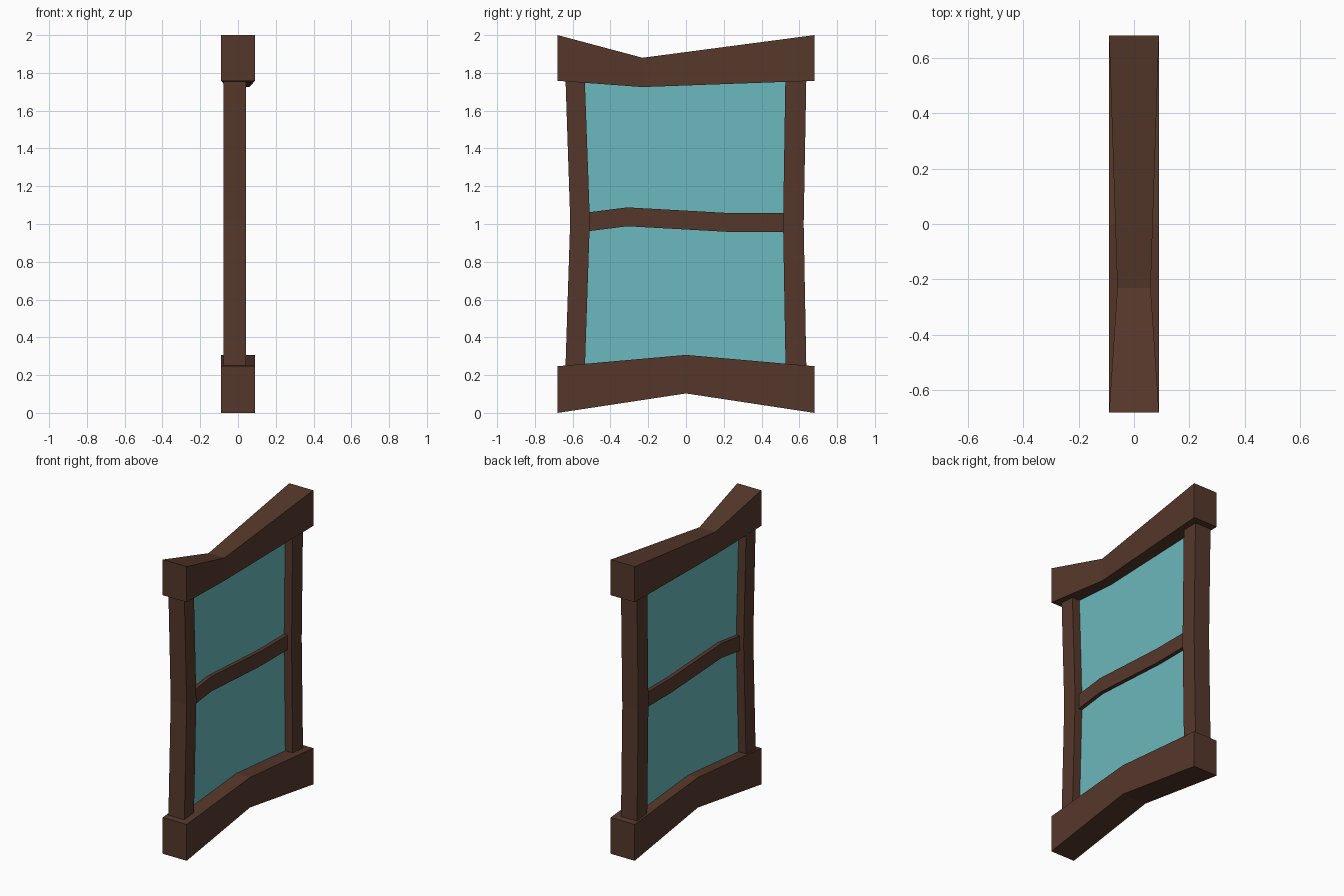
import bpy, bmesh

if "Cube" in bpy.data.objects:
    bpy.data.objects.remove(bpy.data.objects["Cube"])


def material(name, rgb):
    m = bpy.data.materials.new(name)
    m.diffuse_color = (*rgb, 1)
    m.use_nodes = True
    m.node_tree.nodes["Principled BSDF"].inputs["Base Color"].default_value = m.diffuse_color
    return m


wood = material("dark_wood", (0.092, 0.039, 0.024))
glass = material("teal_glass", (0.145, 0.48, 0.51))


def loft(name, rings, mat):
    """Skin a row of four-cornered cross-sections and cap both ends."""
    bm = bmesh.new()
    loops = [[bm.verts.new(p) for p in ring] for ring in rings]
    for a, b in zip(loops, loops[1:]):
        for i in range(4):
            j = (i + 1) % 4
            bm.faces.new((a[i], a[j], b[j], b[i]))
    bm.faces.new(loops[0])
    bm.faces.new(loops[-1])
    bmesh.ops.recalc_face_normals(bm, faces=bm.faces[:])
    me = bpy.data.meshes.new(name)
    bm.to_mesh(me)
    bm.free()
    me.materials.append(mat)
    ob = bpy.data.objects.new(name, me)
    bpy.context.collection.objects.link(ob)
    return ob


def rail(name, stations, cx=0.0, mat=wood):
    # each station: y, lower z, upper z, half depth
    loft(name, [[(cx - h, y, lo), (cx + h, y, lo), (cx + h, y, hi), (cx - h, y, hi)]
                for y, lo, hi, h in stations], mat)


def post(name, stations, cx, h):
    # each station: z, smaller y, larger y
    loft(name, [[(cx - h, a, z), (cx + h, a, z), (cx + h, b, z), (cx - h, b, z)]
                for z, a, b in stations], wood)


CX = -0.017  # the posts and panes sit slightly off centre

# Crooked lintel, pinched at its low point
rail("lintel", [(-0.68, 1.758, 2.0, 0.09), (-0.23, 1.725, 1.88, 0.06),
                (0.68, 1.758, 2.0, 0.09)])

# Arched sill
rail("sill", [(-0.68, 0.0, 0.247, 0.09), (0, 0.103, 0.307, 0.09),
              (0.68, 0.0, 0.247, 0.09)])

# Side posts, bowed inward
post("front_post", [(0.245, -0.638, -0.535), (1.02, -0.613, -0.509),
                    (1.77, -0.638, -0.536)], CX, 0.06)
post("back_post", [(0.245, 0.527, 0.637), (1.0, 0.514, 0.623),
                   (1.77, 0.526, 0.637)], CX, 0.06)

# Bent crossbar
rail("crossbar", [(y, z - 0.05, z + 0.05, 0.03) for y, z in
                  ((-0.53, 1.01), (-0.31, 1.038), (0.23, 1.008), (0.53, 1.008))], CX)

# Glass pane behind the crossbar, edges buried in the frame
rail("glass_pane", [(-0.56, 0.24, 1.77, 0.004), (-0.23, 0.27, 1.74, 0.004),
                    (0, 0.29, 1.745, 0.004), (0.56, 0.24, 1.77, 0.004)], CX, glass)
